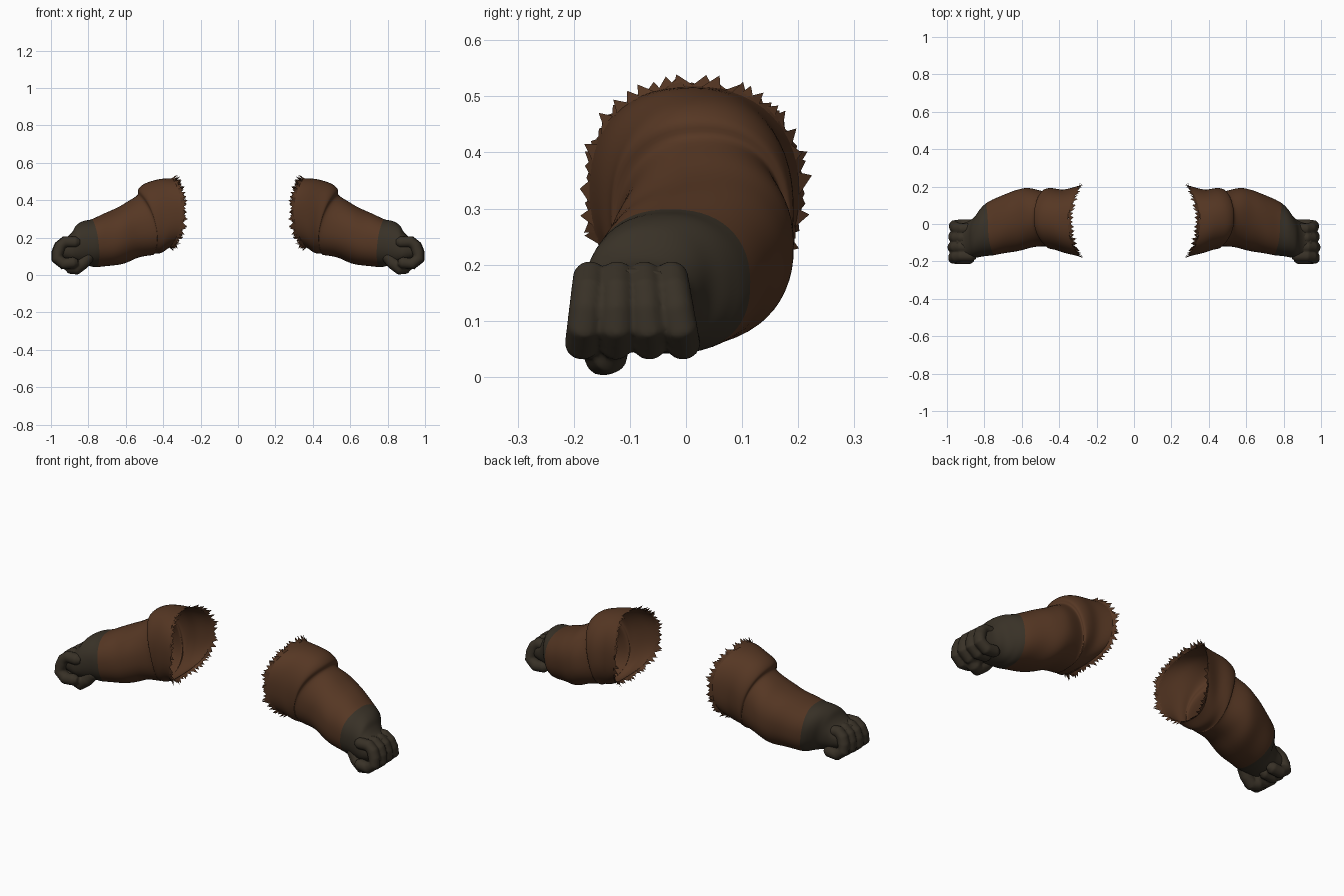
import bpy, bmesh, math, random
from mathutils import Vector

random.seed(4)
if "Cube" in bpy.data.objects:
    bpy.data.objects.remove(bpy.data.objects["Cube"])


def material(name, rgb):
    m = bpy.data.materials.new(name)
    m.use_nodes = True
    m.diffuse_color = (*rgb, 1)
    bsdf = m.node_tree.nodes["Principled BSDF"]
    bsdf.inputs["Base Color"].default_value = (*rgb, 1)
    bsdf.inputs["Roughness"].default_value = 0.9
    return m


BROWN = material("brown cloth", (0.092, 0.038, 0.017))
DARK = material("dark glove", (0.04, 0.031, 0.02))

# Arm sections: top x, top z, bottom x, bottom z, front y, back y, front shift, back shift
RINGS = [
    (.35, .515, .365, .145, -.175, .20, -.06, -.06),
    (.42, .515, .40, .125, -.155, .187, -.05, -.04),
    (.49, .49, .43, .115, -.143, .19, -.05, -.03),
    (.533, .46, .45, .11, -.133, .187, -.05, -.02),
    (.54, .425, .46, .108, -.12, .175, -.05, -.02),
    (.60, .385, .53, .092, -.125, .19, -.03, 0),
    (.66, .355, .60, .066, -.14, .183, -.02, 0),
    (.72, .325, .67, .05, -.155, .15, -.02, .01),
    (.78, .30, .75, .042, -.165, .115, -.02, .02),
    (.83, .287, .79, .047, -.172, .08, -.01, .01),
    (.865, .265, .82, .05, -.18, .045, 0, 0),
    (.885, .232, .85, .055, -.185, .025, 0, 0),
    (.91, .207, .88, .06, -.188, .01, 0, 0),
    (.95, .19, .93, .075, -.18, 0, 0, 0),
]


def section(u):
    """Smooth interpolation between neighbouring arm sections."""
    i = min(int(u), len(RINGS) - 2)
    f = u - i
    a, b, c, d = (RINGS[min(max(k, 0), len(RINGS) - 1)] for k in range(i - 1, i + 3))
    return [q + f * (r - p) / 2 + f * f * (p - 2.5 * q + 2 * r - s / 2)
            + f ** 3 * (1.5 * (q - r) + (s - p) / 2) for p, q, r, s in zip(a, b, c, d)]


def arm_point(u, t):
    tx, tz, bx, bz, y0, y1, front, back = section(u)
    c, s = math.cos(t), math.sin(t)
    power = 0.88
    c, s = (math.copysign(abs(v) ** power, v) for v in (c, s))
    fold = 0.014 * math.sin(2.6 * u + 2.5 * math.sin(t + 0.6)) * max(0, min(1, 9 - u))
    c2, s2 = c * (1 + fold), s * (1 + fold)
    shift = (front if c < 0 else back) * c * c
    return Vector(((tx + bx) / 2 + s * (tx - bx) / 2 + shift,
                   (y0 + y1) / 2 + c2 * (y1 - y0) / 2,
                   (tz + bz) / 2 + s2 * (tz - bz) / 2))


def finish(bm, name, mat, smooth=True):
    me = bpy.data.meshes.new(name)
    bm.to_mesh(me)
    bm.free()
    me.materials.append(mat)
    for p in me.polygons:
        p.use_smooth = smooth
    ob = bpy.data.objects.new(name, me)
    bpy.context.collection.objects.link(ob)
    return ob


def mirror(ob):
    mod = ob.modifiers.new("both arms", "MIRROR")
    mod.use_mirror_merge = False


def skin(bm, loops, cap_start=False, cap_end=False):
    rows = [[bm.verts.new(p) for p in loop] for loop in loops]
    n = len(rows[0])
    for a, b in zip(rows, rows[1:]):
        for i in range(n):
            bm.faces.new((a[i], a[(i + 1) % n], b[(i + 1) % n], b[i]))
    if cap_start:
        bm.faces.new(rows[0])
    if cap_end:
        bm.faces.new(rows[-1])


def arm_shell(name, u0, u1, mat, cap):
    bm = bmesh.new()
    sides, steps = 56, int((u1 - u0) * 5)
    skin(bm, [[arm_point(u0 + (u1 - u0) * k / steps, math.tau * i / sides)
               for i in range(sides)] for k in range(steps + 1)], cap_end=cap)
    bmesh.ops.recalc_face_normals(bm, faces=bm.faces)
    mirror(finish(bm, name, mat))


arm_shell("sleeves", 0, 8, BROWN, False)
arm_shell("glove_wrists", 8, 13, DARK, True)

# Ragged cloth teeth around the open shoulder end
bm = bmesh.new()
teeth = 46
for row in range(2):
    for i in range(teeth):
        t = math.tau * (i + row / 2) / teeth
        half = math.tau / teeth * 0.6
        a, b = (arm_point(row * 0.12, t + k * half) for k in (-1, 1))
        out = Vector((0, math.cos(t), math.sin(t)))
        tip = (a + b) / 2 + out * random.uniform(0.005, 0.025)
        tip.x -= random.uniform(0.012, 0.035)
        tip += (b - a) * random.uniform(-0.4, 0.4)
        bm.faces.new([bm.verts.new(p) for p in (a, b, tip)])
mirror(finish(bm, "ragged_trim", BROWN, False))


def tube(bm, path, radius):
    """Round-ended finger along a path."""
    pts = [Vector(p) for p in path]
    loops = []
    first, last = pts[1] - pts[0], pts[-1] - pts[-2]
    stations = [(pts[0] - first.normalized() * radius * 0.7, first, 0.5)]
    for i, p in enumerate(pts):
        stations.append((p, pts[min(i + 1, len(pts) - 1)] - pts[max(i - 1, 0)], 1))
    stations.append((pts[-1] + last.normalized() * radius * 0.7, last, 0.5))
    for p, d, k in stations:
        side = d.cross(Vector((0.1, 1, 0))).normalized()
        up = d.cross(side).normalized()
        loops.append([p + (side * math.cos(a) + up * math.sin(a)) * radius * k
                      for a in (math.tau * j / 14 for j in range(14))])
    skin(bm, loops, True, True)


# Clenched fingers and thumb, fused into one rounded fist
bm = bmesh.new()
curl = [(.87, .175), (.93, .176), (.954, .155), (.967, .12), (.97, .088), (.935, .06), (.88, .066)]
for k in range(4):
    y = -.172 + k * .049
    tube(bm, [(x - .004 * abs(k - 1), y + (z - .17) * (.12 - .1 * k), z) for x, z in curl], .031)
tube(bm, [(.80, -.13, .10), (.83, -.142, .062), (.865, -.148, .034), (.90, -.135, .04)], .034)
bmesh.ops.recalc_face_normals(bm, faces=bm.faces)
fist = finish(bm, "fists", DARK)
remesh = fist.modifiers.new("fuse", "REMESH")
remesh.mode = "VOXEL"
remesh.voxel_size = 0.006
remesh.use_smooth_shade = True
soften = fist.modifiers.new("soften", "SMOOTH")
soften.factor = 0.5
soften.iterations = 3
mirror(fist)
